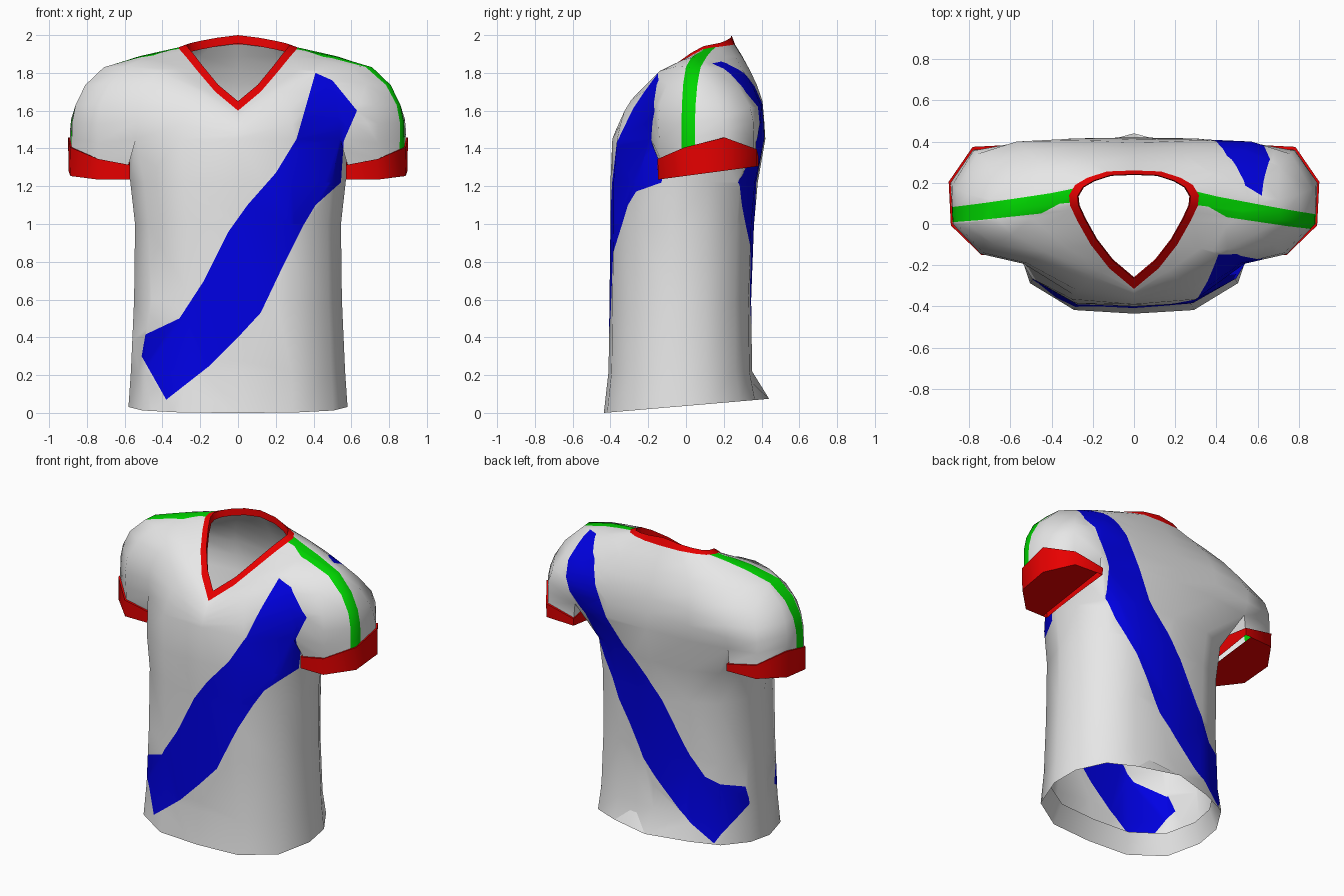
import bpy, bmesh, math
from mathutils import Vector

if "Cube" in bpy.data.objects:
    bpy.data.objects.remove(bpy.data.objects["Cube"])


def material(name, col):
    m = bpy.data.materials.new(name)
    m.diffuse_color = (*col, 1)
    m.use_nodes = True
    m.node_tree.nodes["Principled BSDF"].inputs["Base Color"].default_value = m.diffuse_color
    return m


WHITE = material("white_cloth", (0.8, 0.8, 0.8))
RED = material("red_trim", (0.8, 0, 0))
BLUE = material("blue_sash", (0, 0, 0.77))
GREEN = material("green_stripe", (0, 0.68, 0))


def strip(bm, low, high, closed=False):
    """Quads between two rows of points, built on both sides of x = 0."""
    n = len(low)
    for s in (1, -1):
        for i in range(n if closed else n - 1):
            j = (i + 1) % n
            quad = [low[i], low[j], high[j], high[i]][::s]
            bm.faces.new([bm.verts.new((p.x * s, p.y, p.z)) for p in quad])


def refine(rows):
    """Insert a smoothly interpolated row between each pair of rows."""
    out = []
    for k in range(len(rows) - 1):
        out.append(rows[k])
        new = []
        for c in range(len(rows[k])):
            p1, p2 = rows[k][c], rows[k + 1][c]
            p0 = rows[k - 1][c] if k > 0 else 2 * p1 - p2
            p3 = rows[k + 2][c] if k + 2 < len(rows) else 2 * p2 - p1
            new.append((9 * (p1 + p2) - p0 - p3) / 16)
        out.append(new)
    return out + [rows[-1]]


def inside(poly, u, v):
    hit = False
    for (x1, y1), (x2, y2) in zip(poly, poly[1:] + poly[:1]):
        if (y1 > v) != (y2 > v) and u < x1 + (v - y1) * (x2 - x1) / (y2 - y1):
            hit = not hit
    return hit


def paint(bm, poly, ax, keep, mat):
    """Cut a polygon, projected along one axis, into the cloth and colour it."""
    a, b = ax
    for p, q in zip(poly, poly[1:] + poly[:1]):
        faces = []
        for f in bm.faces:
            if not keep(f.calc_center_median()):
                continue
            us = [v.co[a] for v in f.verts]
            vs = [v.co[b] for v in f.verts]
            if (max(us) >= min(p[0], q[0]) and min(us) <= max(p[0], q[0])
                    and max(vs) >= min(p[1], q[1]) and min(vs) <= max(p[1], q[1])):
                faces.append(f)
        if not faces:
            continue
        co, no = Vector((0, 0, 0)), Vector((0, 0, 0))
        co[a], co[b] = p
        no[a], no[b] = q[1] - p[1], p[0] - q[0]
        edges = list({e for f in faces for e in f.edges})
        verts = list({v for f in faces for v in f.verts})
        bmesh.ops.bisect_plane(bm, geom=faces + edges + verts, dist=1e-4,
                               plane_co=co, plane_no=no.normalized())
    for f in bm.faces:
        c = f.calc_center_median()
        if f.material_index == 0 and keep(c) and inside(poly, c[a], c[b]):
            f.material_index = mat


def weld(bm):
    bmesh.ops.remove_doubles(bm, verts=bm.verts[:], dist=1e-4)


def finish(bm, name, mats):
    me = bpy.data.meshes.new(name)
    bm.to_mesh(me)
    bm.free()
    for m in mats:
        me.materials.append(m)
    ob = bpy.data.objects.new(name, me)
    bpy.context.collection.objects.link(ob)
    bpy.ops.object.select_all(action='DESELECT')
    ob.select_set(True)
    bpy.context.view_layer.objects.active = ob
    bpy.ops.object.shade_smooth_by_angle(angle=math.radians(60))


def row(*pts):
    return [Vector(p) for p in pts]


# Right-half rows, front centre -> sleeve -> back centre
armpit = row((0, -.39, 1.45), (.3, -.365, 1.45), (.54, -.19, 1.45), (.74, -.14, 1.43),
             (.88, 0, 1.45), (.89, .2, 1.49), (.78, .36, 1.47), (.57, .37, 1.45),
             (.3, .415, 1.45), (0, .42, 1.45))
chest = row((0, -.37, 1.5), (.27, -.325, 1.6), (.52, -.19, 1.64), (.73, -.14, 1.63),
            (.86, 0, 1.63), (.86, .17, 1.63), (.76, .34, 1.62), (.57, .4, 1.62),
            (.3, .405, 1.65), (0, .395, 1.65))
shoulder = row((0, -.34, 1.56), (.2, -.255, 1.695), (.42, -.14, 1.81), (.59, -.05, 1.835),
               (.71, .02, 1.83), (.7, .12, 1.83), (.61, .22, 1.82), (.46, .3, 1.815),
               (.25, .335, 1.82), (0, .335, 1.82))
neck = row((0, -.315, 1.6), (.12, -.215, 1.7), (.21, -.1, 1.805), (.275, .015, 1.885),
           (.31, .09, 1.925), (.315, .14, 1.935), (.285, .19, 1.94), (.225, .225, 1.945),
           (.13, .255, 1.95), (0, .26, 1.95))
under = row((.585, -.02, 1.43), (.585, .16, 1.43))

# Upper body and shoulders
body = bmesh.new()
upper = refine([armpit, chest, shoulder, neck])
for lo, hi in zip(upper, upper[1:]):
    strip(body, lo, hi)

# Lower torso: (z, half width, front y, back y)
section = [(0, 1, 0), (.5, .96, 0), (.87, .66, 0), (1, .15, 0),
           (.97, 0, .3), (.79, 0, .75), (.48, 0, .96), (0, 0, 1)]
torso = []
for z, w, fr, ba in [(.04, .58, -.435, .38), (.22, .567, -.41, .35), (.6, .55, -.405, .345),
                     (1.0, .545, -.40, .36), (1.22, .57, -.40, .38)]:
    torso.append([Vector((w * x, fr * f + ba * b, z)) for x, f, b in section])
torso[0][-1].y = .44                # the hem kicks out at the back centre
for p in torso[0]:
    p.z = .037 + .085 * p.y
torso.append(armpit[:3] + under + armpit[7:])
for lo, hi in zip(torso, torso[1:]):
    strip(body, lo, hi)

# Sleeve ends
sleeve = armpit[2:8] + under[::-1]
sleeve_end = []
for p in sleeve:
    x, y = max(p.x, .58), max(p.y, -.135)
    z = 1.345 + .2 * (x - .7) + .25 * (y + .1) - .5 * max(0, y - .2)
    sleeve_end.append(Vector((x, y, z)))
strip(body, sleeve_end, sleeve, True)
weld(body)

# Diagonal sash, front and back
low_a = [(-.49, .415), (-.51, .3), (-.38, .07), (-.15, .25), (0, .4), (.12, .53),
         (.22, .74), (.35, 1.0), (.41, 1.1)]
upper_edge = [(.31, 1.45), (.2, 1.27), (.05, 1.1), (-.05, .96), (-.18, .7), (-.31, .5)]
front_sash = low_a + [(.545, 1.22), (.56, 1.44), (.63, 1.6), (.5, 1.76), (.41, 1.8)] + upper_edge
back_sash = low_a + [(.47, 1.24), (.5, 1.4), (.6, 1.54), (.66, 1.7), (.62, 1.85), (.54, 1.86),
                     (.45, 1.77), (.38, 1.6)] + upper_edge
back_sash = [(x - .04 * min(1, max(0, (1.3 - z) / .6)), z) for x, z in back_sash]
paint(body, front_sash, (0, 2), lambda c: c.y < -.06, 1)
paint(body, back_sash, (0, 2), lambda c: c.y > .13, 1)

# Shoulder stripes, slightly different on each side
stripe = [(.27, .17), (.4, .14), (.6, .105), (.75, .08), (.95, .05),
          (.95, -.02), (.75, 0), (.6, .02), (.45, .04), (.36, .09), (.27, .1)]
for s, shift in ((1, -.015), (-1, .025)):
    paint(body, [(s * x, y + shift * x) for x, y in stripe], (0, 1),
          lambda c: s * c.x > .25 and (c.z > 1.7 or (s * c.x > .65 and c.z > 1.36)), 2)
finish(body, "shirt_body", [WHITE, BLUE, GREEN])

# Turned-in bottom hem
hem = bmesh.new()
fold = [Vector((p.x * .92, min(p.y * .88, .31), p.z + .13)) for p in torso[0]]
strip(hem, fold, torso[0])
weld(hem)
finish(hem, "hem_fold", [WHITE])

# V-neck trim with an inner lining
trim = bmesh.new()
rim = [Vector((p.x * .87, .1 + (p.y - .1) * .88, p.z + .05 - .11 * p.x)) for p in neck]
lining = [Vector((p.x * .98, .1 + (p.y - .1) * .98, p.z - .045)) for p in rim]
strip(trim, neck, rim)
strip(trim, rim, lining)
weld(trim)
finish(trim, "neck_trim", [RED])

# Sleeve cuffs: a small step outwards, the band, and a lining across the opening
cuffs = bmesh.new()
mid = Vector((.735, .12, 0))


def cuff_ring(k, zf):
    return [Vector((mid.x + (p.x - mid.x) * k, mid.y + (p.y - mid.y) * k, zf(p)))
            for p in sleeve_end]


top = cuff_ring(1.06, lambda p: p.z)
bottom = cuff_ring(1.05, lambda p: 1.24 + .14 * (p.y + .1))
strip(cuffs, top, sleeve_end, True)
strip(cuffs, bottom, top, True)
front_in = bottom[1].lerp(bottom[0], .8)
back_in = bottom[4].lerp(bottom[5], .8)
strip(cuffs, [front_in, bottom[1], bottom[2]], [back_in, bottom[4], bottom[3]])
weld(cuffs)
finish(cuffs, "sleeve_cuffs", [RED])
